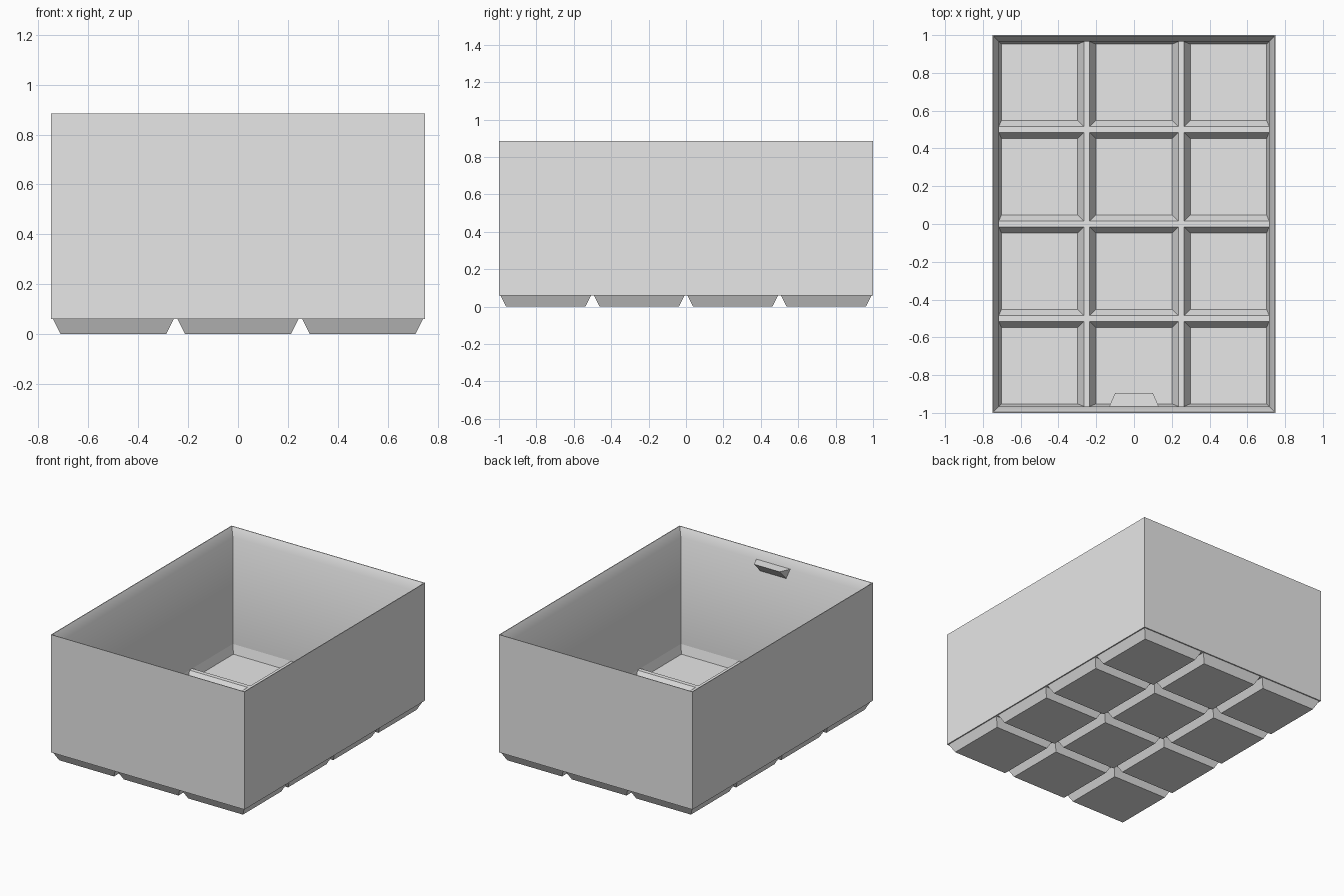
import bpy
import bmesh

cube = bpy.data.objects.get("Cube")
if cube:
    bpy.data.objects.remove(cube, do_unlink=True)

# Overall sizes
HALF_X, HALF_Y = 0.75, 1.0
COLS, ROWS = 3, 4
CELL = 0.5
TOP, BASE = 0.885, 0.06
RIDGE, FLOOR = 0.078, 0.015
WALL = 0.034

grey = bpy.data.materials.new("light grey plastic")
grey.diffuse_color = (0.8, 0.8, 0.8, 1)
grey.use_nodes = True
grey.node_tree.nodes["Principled BSDF"].inputs["Base Color"].default_value = grey.diffuse_color


def rect(cx, cy, hx, hy, z, limit=None):
    """Four corners of a level rectangle, optionally clamped inside the walls."""
    corners = []
    for sx, sy in ((-1, -1), (1, -1), (1, 1), (-1, 1)):
        x, y = cx + sx * hx, cy + sy * hy
        if limit:
            x = max(-limit[0], min(limit[0], x))
            y = max(-limit[1], min(limit[1], y))
        corners.append((x, y, z))
    return corners


def loft(bm, rings, cap=False):
    """Bridge a list of equal rings with quads and optionally close the last."""
    loops = [[bm.verts.new(p) for p in ring] for ring in rings]
    for a, b in zip(loops, loops[1:]):
        for i in range(len(a)):
            j = (i + 1) % len(a)
            bm.faces.new((a[i], a[j], b[j], b[i]))
    if cap:
        bm.faces.new(loops[-1])


def finish(bm, name):
    bmesh.ops.remove_doubles(bm, verts=bm.verts, dist=0.0005)
    bmesh.ops.dissolve_degenerate(bm, edges=bm.edges, dist=0.0005)
    bmesh.ops.recalc_face_normals(bm, faces=bm.faces)
    mesh = bpy.data.meshes.new(name)
    bm.to_mesh(mesh)
    bm.free()
    mesh.materials.append(grey)
    obj = bpy.data.objects.new(name, mesh)
    bpy.context.collection.objects.link(obj)
    bpy.ops.object.select_all(action="DESELECT")
    obj.select_set(True)
    bpy.context.view_layer.objects.active = obj
    bpy.ops.object.shade_smooth_by_angle()
    return obj


# Walls: outer side, thin rim, sloped lip and inner side
bm = bmesh.new()
wall_profile = [(0, BASE), (0, TOP), (0.005, TOP), (WALL, 0.825), (WALL, RIDGE)]
loft(bm, [rect(0, 0, HALF_X - i, HALF_Y - i, z) for i, z in wall_profile])

# Each cell: tapered foot underneath and sloped pocket inside
inner = (HALF_X - WALL, HALF_Y - WALL)
foot_profile = [(0, BASE), (0.008, BASE), (0.038, 0)]
pocket_profile = [(0, RIDGE), (0.015, RIDGE), (0.048, FLOOR)]
for col in range(COLS):
    for row in range(ROWS):
        cx = (col - (COLS - 1) / 2) * CELL
        cy = (row - (ROWS - 1) / 2) * CELL
        h = CELL / 2
        loft(bm, [rect(cx, cy, h - i, h - i, z) for i, z in foot_profile], cap=True)
        loft(bm, [rect(cx, cy, h - i, h - i, z, inner) for i, z in pocket_profile], cap=True)
finish(bm, "storage_bin")

# Label tab: wedge under the front lip
bm = bmesh.new()
back, tip = -HALF_Y + 0.025, -0.895
points = []
for s in (-1, 1):
    points += [(s * 0.135, back, 0.828), (s * 0.1, tip, 0.828), (s * 0.1, back, 0.745)]
hull = bmesh.ops.convex_hull(bm, input=[bm.verts.new(p) for p in points])
finish(bm, "label_tab")
